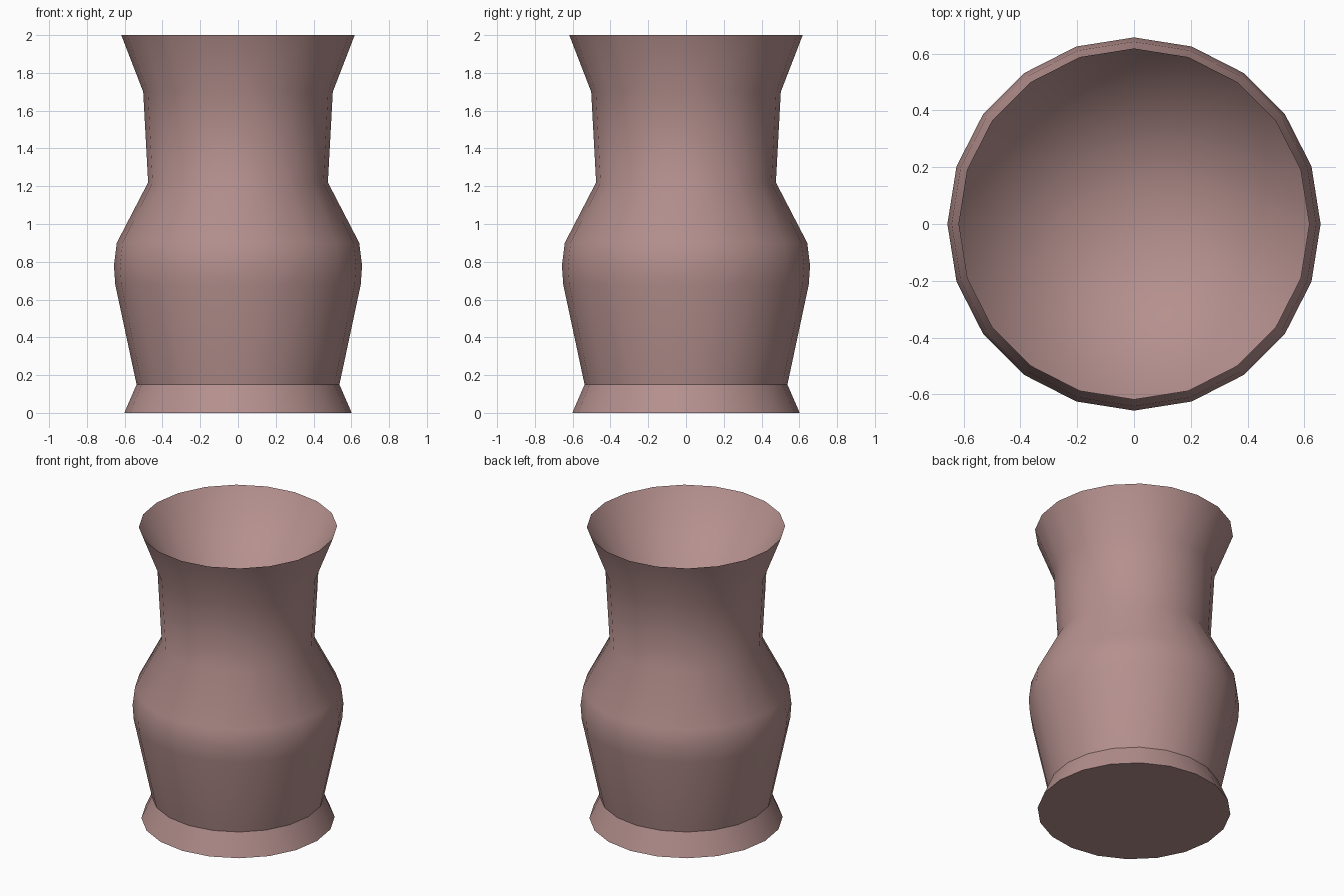
import bpy, bmesh, math

if "Cube" in bpy.data.objects:
    bpy.data.objects.remove(bpy.data.objects["Cube"])

SIDES = 20

# Outer profile from the foot to the rim: (radius, height)
PROFILE = [(0.602, 0.0), (0.537, 0.15), (0.65, 0.68), (0.657, 0.78),
           (0.642, 0.9), (0.476, 1.22), (0.502, 1.7), (0.618, 2.0)]
HOLLOW_Z = 1.1  # lowest point of the tapered hollow

bm = bmesh.new()


def ring(radius, z):
    return [bm.verts.new((radius * math.cos(2 * math.pi * i / SIDES),
                          radius * math.sin(2 * math.pi * i / SIDES), z))
            for i in range(SIDES)]


# Outer wall
rings = [ring(r, z) for r, z in PROFILE]
for low, high in zip(rings, rings[1:]):
    for i in range(SIDES):
        j = (i + 1) % SIDES
        bm.faces.new((low[i], low[j], high[j], high[i]))

# Flat base
bm.faces.new(list(reversed(rings[0])))

# Tapered hollow inside the rim
rim = rings[-1]
tip = bm.verts.new((0, 0, HOLLOW_Z))
for i in range(SIDES):
    bm.faces.new((rim[i], rim[(i + 1) % SIDES], tip))

mesh = bpy.data.meshes.new("vase")
bm.to_mesh(mesh)
bm.free()
vase = bpy.data.objects.new("vase", mesh)
bpy.context.collection.objects.link(vase)

# Dusty pink clay
clay = bpy.data.materials.new("clay")
clay.diffuse_color = (0.46, 0.28, 0.27, 1)
clay.use_nodes = True
clay.node_tree.nodes["Principled BSDF"].inputs["Base Color"].default_value = clay.diffuse_color
mesh.materials.append(clay)

# Smooth body with sharp foot joint and rim
bpy.context.view_layer.objects.active = vase
vase.select_set(True)
bpy.ops.object.shade_smooth_by_angle(angle=math.radians(33))
